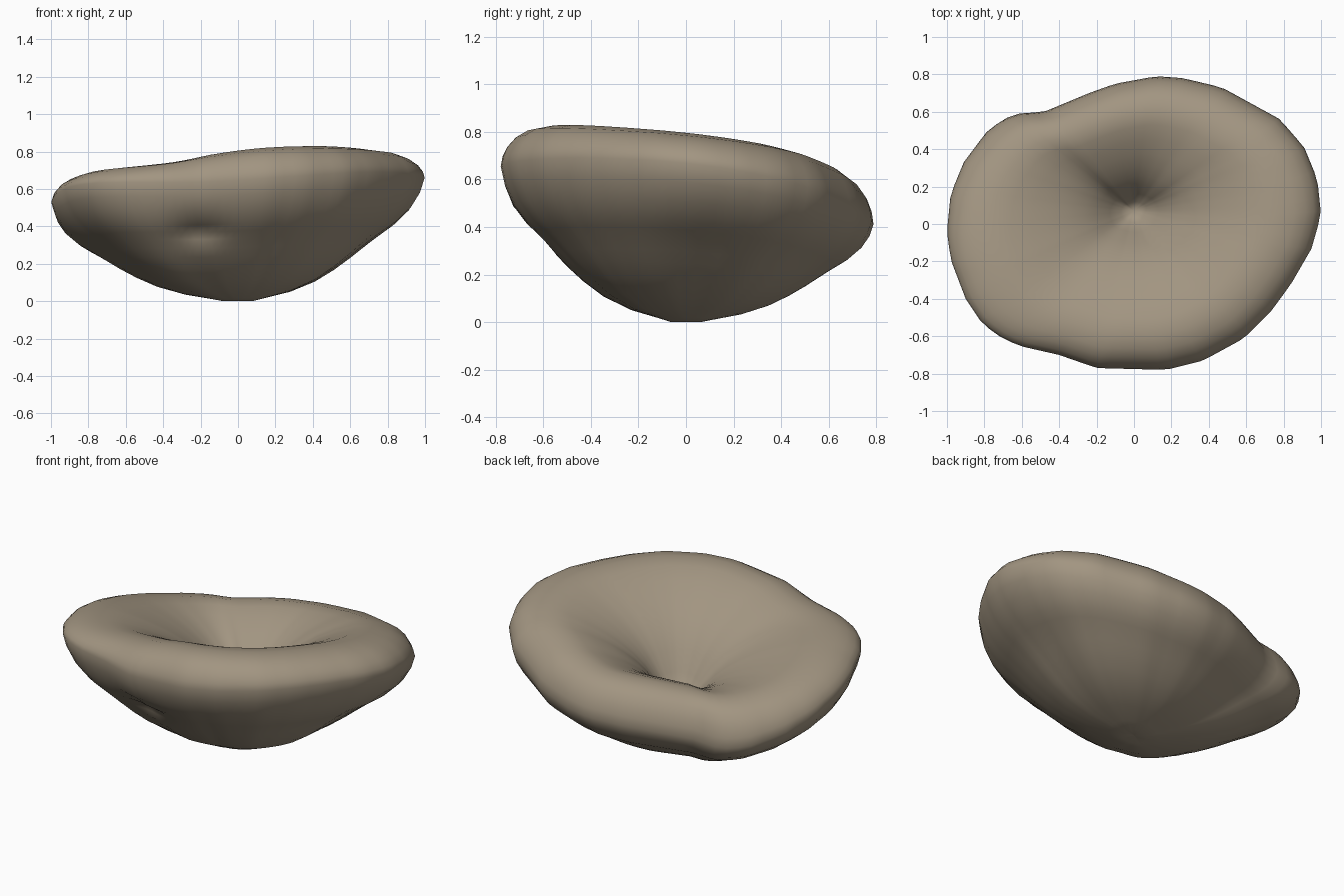
import bpy, bmesh
from math import sin, cos, pi, atan2, exp, radians
from mathutils import Vector

cube = bpy.data.objects.get("Cube")
if cube:
    bpy.data.objects.remove(cube)

SEGMENTS = 90

# Rim outline in plan, counter-clockwise
OUTLINE = [(1, .05), (.98, .24), (.91, .41), (.78, .56), (.47, .73), (.26, .78),
           (.12, .79), (-.1, .75), (-.24, .7), (-.36, .65), (-.48, .6), (-.62, .59),
           (-.7, .56), (-.79, .49), (-.91, .33), (-.98, .16), (-1, -.04),
           (-.98, -.19), (-.9, -.4), (-.82, -.52), (-.74, -.59), (-.62, -.65),
           (-.4, -.7), (-.2, -.77), (.17, -.78), (.37, -.73), (.59, -.61),
           (.73, -.47), (.84, -.32), (.95, -.13)]

# Each profile pair is (share of rim radius, share of height)
UNDERSIDE = [(0, .015), (.08, 0), (.16, .03), (.3, .08), (.45, .17), (.56, .27),
             (.65, .37), (.71, .445), (.77, .52), (.82, .58), (.87, .64),
             (.94, .76), (.98, .88), (1, 1)]
RIM = [(.99, .25), (.965, .5), (.92, .74), (.86, .91), (.76, 1)]
FUNNEL = [(.66, .97), (.55, .89), (.44, .79), (.35, .68), (.27, .56), (.2, .42),
          (.13, .24), (.07, .08), (0, 0)]
PIT = Vector((0, .07, .25))

# Underside folds (direction, depth); negative depth swells outwards
FOLDS = [(-128, -.05), (-72, .05), (5, .08), (70, .04)]
# Waves of the rim (direction, width, height)
EDGE_WAVES = [(140, 30, -.07), (-150, 32, .05), (30, 30, .025)]
CREST_WAVES = [(140, 42, -.08), (75, 32, -.045), (-130, 30, -.035)]


def bump(angle, direction, width):
    """Soft falloff around a direction, both widths and directions in degrees."""
    gap = angle - radians(direction)
    gap = atan2(sin(gap), cos(gap))
    return exp(-(gap / radians(width)) ** 2)


def waves(angle, table):
    return sum(height * bump(angle, way, width) for way, width, height in table)


def rim_point(angle):
    """Where a ray from the centre meets the outline."""
    ray = Vector((cos(angle), sin(angle)))
    for a, b in zip(OUTLINE, OUTLINE[1:] + OUTLINE[:1]):
        a, b = Vector(a), Vector(b)
        side = b - a
        t = ray.cross(a) / -ray.cross(side)
        hit = a + side * t
        if -1e-6 <= t <= 1 + 1e-6 and hit.dot(ray) > 0:
            return hit
    return ray


def edge_height(p, angle):
    tilt = .585 + .075 * p.x - .155 * p.y - .1 * p.y ** 2
    return tilt + waves(angle, EDGE_WAVES)


def crest_height(p, angle):
    tilt = .74 + .075 * p.x - .12 * p.y
    return tilt + waves(angle, CREST_WAVES)


def fold_depth(angle, share):
    total = sum(depth * bump(angle, way, 15) for way, depth in FOLDS)
    return total * sin(pi * share)


def section(angle):
    """Points from the foot, out over the rim and down into the funnel."""
    rim = rim_point(angle)
    low = edge_height(rim, angle)
    high = crest_height(rim * RIM[-1][0], angle)
    points = []
    for s, h in UNDERSIDE:
        flat = rim * s * (1 - fold_depth(angle, s))
        z = low * h
        # small pocket under the front lip
        if flat.y < 0:
            flat.y += .06 * exp(-((flat.x + .2) / .12) ** 2 - ((z - .37) / .05) ** 2)
        points.append((flat.x, flat.y, z))
    for s, h in RIM:
        flat = rim * s
        points.append((flat.x, flat.y, low + (high - low) * h))
    for s, h in FUNNEL:
        flat = rim * s + PIT.xy * (1 - s / RIM[-1][0])
        points.append((flat.x, flat.y, PIT.z + (high - PIT.z) * h))
    return points


# Cap: sections joined around the centre
bm = bmesh.new()
strips = [[bm.verts.new(p) for p in section(2 * pi * i / SEGMENTS)]
          for i in range(SEGMENTS)]
for a, b in zip(strips, strips[1:] + strips[:1]):
    for j in range(len(a) - 1):
        bm.faces.new((a[j], b[j], b[j + 1], a[j + 1]))
bmesh.ops.remove_doubles(bm, verts=bm.verts, dist=.0005)
bmesh.ops.recalc_face_normals(bm, faces=bm.faces)
for face in bm.faces:
    face.smooth = True
mesh = bpy.data.meshes.new("funnel_cap")
bm.to_mesh(mesh)
bm.free()
cap = bpy.data.objects.new("funnel_cap", mesh)
bpy.context.collection.objects.link(cap)

# Single earthy colour
COLOUR = (.36, .30, .22, 1)
material = bpy.data.materials.new("warm_taupe")
material.use_nodes = True
material.diffuse_color = COLOUR
shader = material.node_tree.nodes["Principled BSDF"]
shader.inputs["Base Color"].default_value = COLOUR
shader.inputs["Roughness"].default_value = .8
mesh.materials.append(material)
